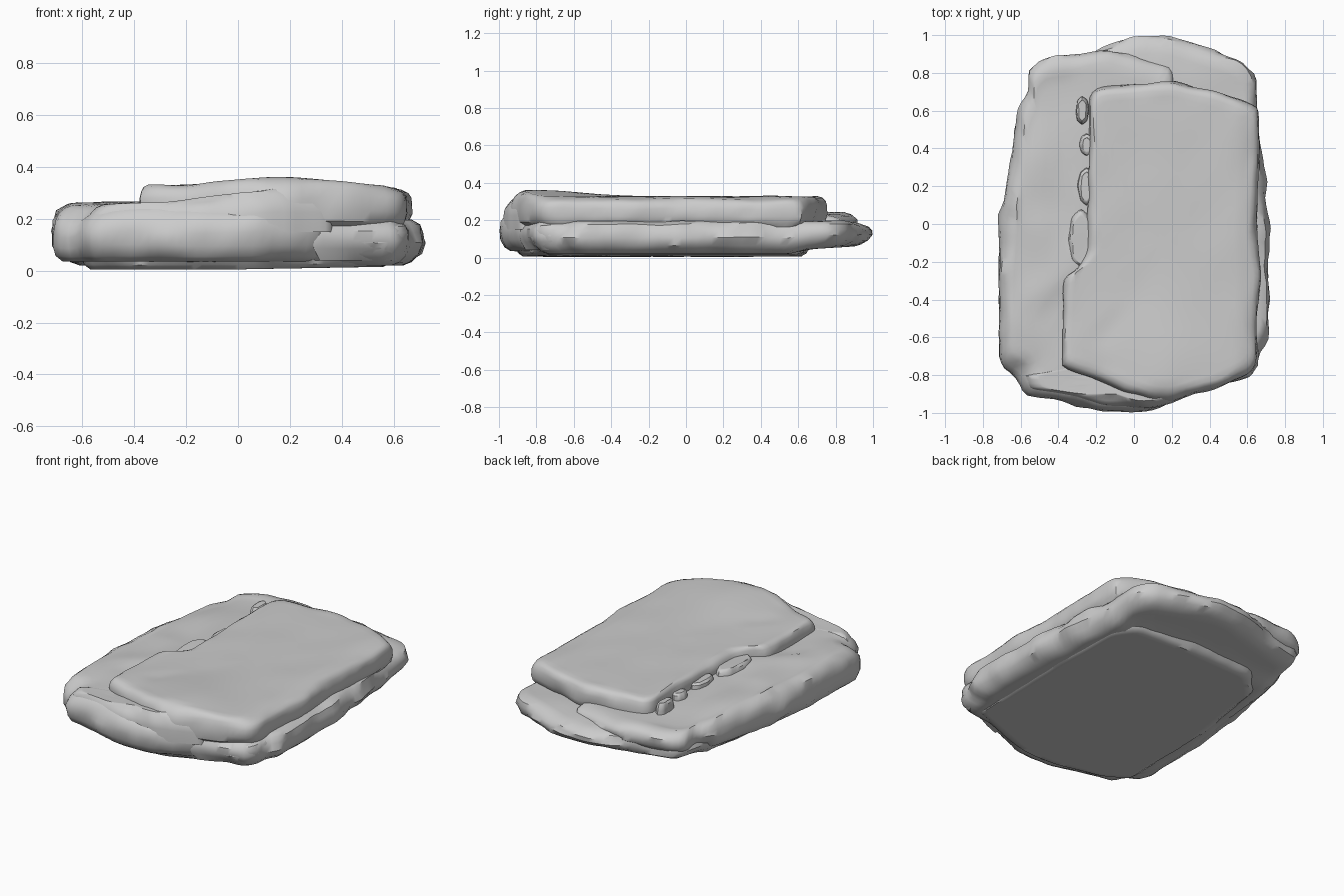
import bpy, bmesh, math
from mathutils import Vector, noise

if "Cube" in bpy.data.objects:
    bpy.data.objects.remove(bpy.data.objects["Cube"])


def resample(pts, n):
    # even spacing along the closed outline, corners softened slightly
    P = [Vector(p) for p in pts]
    segs = [(P[i], P[(i + 1) % len(P)]) for i in range(len(P))]
    total = sum((b - a).length for a, b in segs)
    out, k, run = [], 0, 0.0
    for i in range(n):
        d = total * i / n
        while run + (segs[k][1] - segs[k][0]).length < d:
            run += (segs[k][1] - segs[k][0]).length
            k += 1
        a, b = segs[k]
        out.append(a.lerp(b, (d - run) / (b - a).length))
    return [(out[i - 1] + out[i] * 4 + out[(i + 1) % n]) / 6 for i in range(n)]


def slab(name, outline, profile, bot, top, n=140, rough=0.018, bumps=0.008, seed=0.0):
    """Layer of rock: profile is a list of (height fraction, inset) from bottom to top."""
    ring2d = resample(outline, n)
    xs, ys = [p.x for p in ring2d], [p.y for p in ring2d]
    c = Vector(((min(xs) + max(xs)) / 2, (min(ys) + max(ys)) / 2))
    caps = [0.96, 0.9, 0.82, 0.72, 0.6, 0.47, 0.33, 0.17]
    i0, i1 = profile[0][1], profile[-1][1]
    rows = [(0, i0, s) for s in reversed(caps)]
    rows += [(f, i, 1) for f, i in profile]
    rows += [(1, i1, s) for s in caps]
    bm = bmesh.new()

    def vert(p, f, edge):
        q = Vector((p.x * 3.2, p.y * 3.2, f * 1.3 + seed))
        b, t = bot(p.x, p.y), top(p.x, p.y)
        z = b + f * (t - b) + noise.noise(q * 1.3) * bumps * (0.1 + 0.9 * f)
        if edge:
            p = p + (p - c).normalized() * (noise.noise(q * 1.6) + 0.6 * noise.noise(q * 3.5)) * rough
            z += noise.noise(q * 2 + Vector((9, 4, 2))) * rough * 0.6 * f
        return bm.verts.new((p.x, p.y, z))

    rings = []
    for f, inset, s in rows:
        ring = []
        for p in ring2d:
            d = p - c
            ring.append(vert(c + d * (1 - inset / d.length) * s, f, s == 1))
        rings.append(ring)
    for a, b in zip(rings, rings[1:]):
        for i in range(n):
            j = (i + 1) % n
            bm.faces.new((a[i], a[j], b[j], b[i]))
    for ring, f in ((rings[0], 0), (rings[-1], 1)):
        m = vert(c, f, False)
        for i in range(n):
            bm.faces.new((ring[i], ring[(i + 1) % n], m))
    bmesh.ops.recalc_face_normals(bm, faces=bm.faces)
    me = bpy.data.meshes.new(name)
    bm.to_mesh(me)
    bm.free()
    ob = bpy.data.objects.new(name, me)
    bpy.context.collection.objects.link(ob)
    bpy.ops.object.select_all(action='DESELECT')
    ob.select_set(True)
    bpy.context.view_layer.objects.active = ob
    bpy.ops.object.shade_smooth_by_angle(angle=math.radians(40))
    return ob


def bump(x, y, cx, cy, rx, ry):
    return math.exp(-((x - cx) / rx) ** 2 - ((y - cy) / ry) ** 2)


# Thin plate the stone rests on
slab("underside_plate",
     [(-.6, -.74), (-.45, -.84), (-.1, -.91), (.12, -.9), (.35, -.82), (.58, -.74), (.6, 0), (.58, .5),
      (.5, .62), (.1, .66), (-.35, .64), (-.5, .5), (-.6, -.1)],
     [(0, .04), (.4, .015), (1, 0)],
     lambda x, y: 0.005 + 0.018 * max(0, x), lambda x, y: 0.05, bumps=.003, rough=.01, seed=1)

# Wide base slab, reaching furthest at the back and right
slab("base_slab",
     [(-.66, -.72), (-.5, -.83), (-.1, -.92), (.1, -.93), (.35, -.86), (.62, -.81), (.66, -.75),
      (.66, -.66), (.71, -.6), (.715, -.3), (.72, 0), (.685, .15), (.695, .25), (.66, .5), (.645, .78),
      (.57, .87), (.17, 1.0), (.02, .995), (-.24, .91), (-.52, .85), (-.56, .7),
      (-.65, .2), (-.69, -.2), (-.69, -.6)],
     [(0, .1), (.07, .06), (.25, .02), (.5, 0), (.72, .005), (.9, .02), (1, .06)],
     lambda x, y: 0.02 + max(0, min(y - .55, .1)) * 0.25 + max(0, y - .65) * 0.06,
     lambda x, y: 0.195 - max(0, y - .8) * 0.12, seed=5)

# Thick left slab that wraps round the front
slab("left_slab",
     [(-.715, -.7), (-.69, -.77), (-.62, -.81), (-.57, -.9), (-.15, -.995), (.06, -.995), (.2, -.945),
      (.33, -.89), (.35, -.6), (.28, 0), (.21, .76), (.2, .83), (-.16, .92), (-.5, .875),
      (-.56, .82), (-.56, .7), (-.61, .62), (-.66, .3), (-.705, .1), (-.72, -.3)],
     [(0, .07), (.1, .03), (.3, .005), (.55, 0), (.75, .008), (.9, .03), (1, .075)],
     lambda x, y: 0.035 + 0.06 * max(0, y) + (0.03 if y > .6 else 0),
     lambda x, y: 0.25 - 0.02 * max(0, y) + 0.02 * bump(x, y, -.48, 0, .12, .6)
     + 0.02 * bump(x, y, -.28, 0, .08, .25) - 0.05 * bump(x, y, -.64, -.78, .1, .05)
     - 0.015 * bump(x, y, -.45, -.45, .1, .05) - 0.04 * max(0, -.8 - y), bumps=.016, seed=9)

# Sloping shoulder that joins the left slab to the top slab at the front
slab("front_shoulder",
     [(-.59, -.8), (-.56, -.87), (-.15, -.965), (.08, -.975), (.2, -.95), (.36, -.88), (.38, -.7),
      (0, -.7), (-.35, -.72)],
     [(0, 0), (.45, 0), (.65, .01), (.85, .035), (1, .065)],
     lambda x, y: 0.15, lambda x, y: 0.258 + 0.06 * max(0, min(1, (x + .3) / .45)),
     n=90, rough=.01, seed=17)


# Main flat top slab, highest near the front middle
def crown(x, y):
    z = 0.327 + 0.034 * bump(x, y, .16, -.78, .26, .3)
    return z - 0.25 * max(0, x - .56) - 0.45 * max(0, -.87 - y) - .01 * bump(x, y, -.14, -.57, .07, .04)


slab("top_slab",
     [(-.38, -.75), (-.25, -.8), (-.08, -.87), (.1, -.935), (.2, -.94), (.46, -.86), (.62, -.78),
      (.655, -.72), (.65, -.55), (.67, -.25), (.65, -.05), (.655, .2), (.665, .45), (.66, .62), (.45, .69),
      (.2, .755), (-.19, .72), (-.235, .68), (-.24, .2), (-.25, -.15), (-.3, -.24), (-.37, -.28)],
     [(0, .04), (.15, .012), (.4, 0), (.7, 0), (.87, .008), (.96, .022), (1, .045)],
     lambda x, y: 0.165, crown, bumps=.006, rough=.012, seed=14)

# Front right ledge between base and top slab
slab("front_right_ledge",
     [(.28, -.9), (.45, -.85), (.62, -.81), (.66, -.74), (.68, -.6), (.6, -.4), (.35, -.5)],
     [(0, .05), (.3, .01), (.5, 0), (.75, .005), (1, .04)],
     lambda x, y: 0.04, lambda x, y: 0.19, n=60, rough=.01, seed=20)

# Small broken chips along the left step of the top slab
for i, (x, y, rx, ry, z) in enumerate([(-.275, .6, .04, .08, .305), (-.25, .42, .04, .06, .285),
                                       (-.25, .2, .045, .1, .28), (-.28, -.08, .07, .16, .29)]):
    slab(f"chip_{i + 1}",
         [(x + rx * math.cos(a * math.pi / 4), y + ry * math.sin(a * math.pi / 4)) for a in range(8)],
         [(0, 0), (.6, 0), (.88, .006), (1, .02)],
         lambda x, y: 0.2, lambda x, y, z=z: z, n=32, rough=.012, seed=30 + i)
